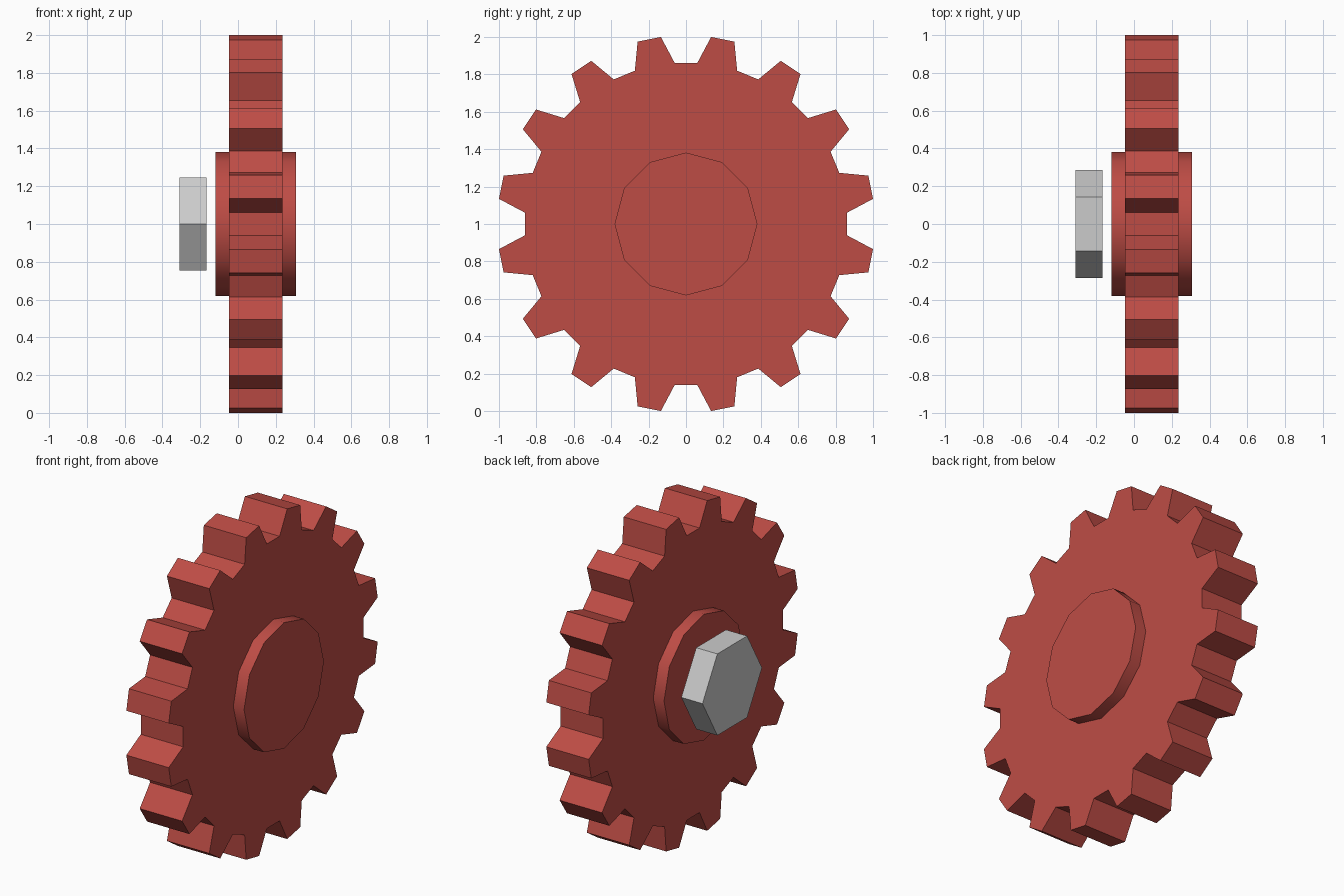
import bpy, bmesh
from math import sin, cos, radians, pi

if "Cube" in bpy.data.objects:
    bpy.data.objects.remove(bpy.data.objects["Cube"])


def material(name, r, g, b):
    mat = bpy.data.materials.new(name)
    mat.diffuse_color = (r, g, b, 1)
    mat.use_nodes = True
    mat.node_tree.nodes["Principled BSDF"].inputs["Base Color"].default_value = mat.diffuse_color
    return mat


red = material("red", 0.515, 0.073, 0.06)
steel = material("steel", 0.61, 0.61, 0.61)


def extrude_x(name, outline, x0, x1, mat):
    """Closed prism: a (y, z) outline swept along x."""
    bm = bmesh.new()
    face = bm.faces.new([bm.verts.new((x0, y, z)) for y, z in outline])
    side = bmesh.ops.extrude_face_region(bm, geom=[face])["geom"]
    bmesh.ops.translate(bm, vec=(x1 - x0, 0, 0),
                        verts=[v for v in side if isinstance(v, bmesh.types.BMVert)])
    bmesh.ops.recalc_face_normals(bm, faces=bm.faces[:])
    mesh = bpy.data.meshes.new(name)
    bm.to_mesh(mesh)
    bm.free()
    mesh.materials.append(mat)
    ob = bpy.data.objects.new(name, mesh)
    bpy.context.collection.objects.link(ob)
    return ob


def polar(r, a, centre_z=1.0):
    return r * sin(a), centre_z + r * cos(a)


def polygon(r, sides, start=0.0):
    return [polar(r, start + 2 * pi * i / sides) for i in range(sides)]


# Toothed wheel: four points per tooth, valley at the top
TEETH = 16
tooth = [(0.864, -7.2), (1.009, -3.6), (1.009, 3.6), (0.864, 7.2)]
outline = [polar(r, (i + 0.5) * 2 * pi / TEETH + radians(a))
           for i in range(TEETH) for r, a in tooth]
extrude_x("toothed_wheel", outline, -0.048, 0.236, red)

# Hub standing proud on both faces, rounded shading on its rim
hub = extrude_x("hub", polygon(0.382, 12), -0.12, 0.308, red)
bpy.context.view_layer.objects.active = hub
hub.select_set(True)
bpy.ops.object.shade_smooth_by_angle(angle=radians(40))

# Hexagonal nut, clear of the hub
extrude_x("hex_nut", polygon(0.285, 6, pi / 2), -0.31, -0.168, steel)
